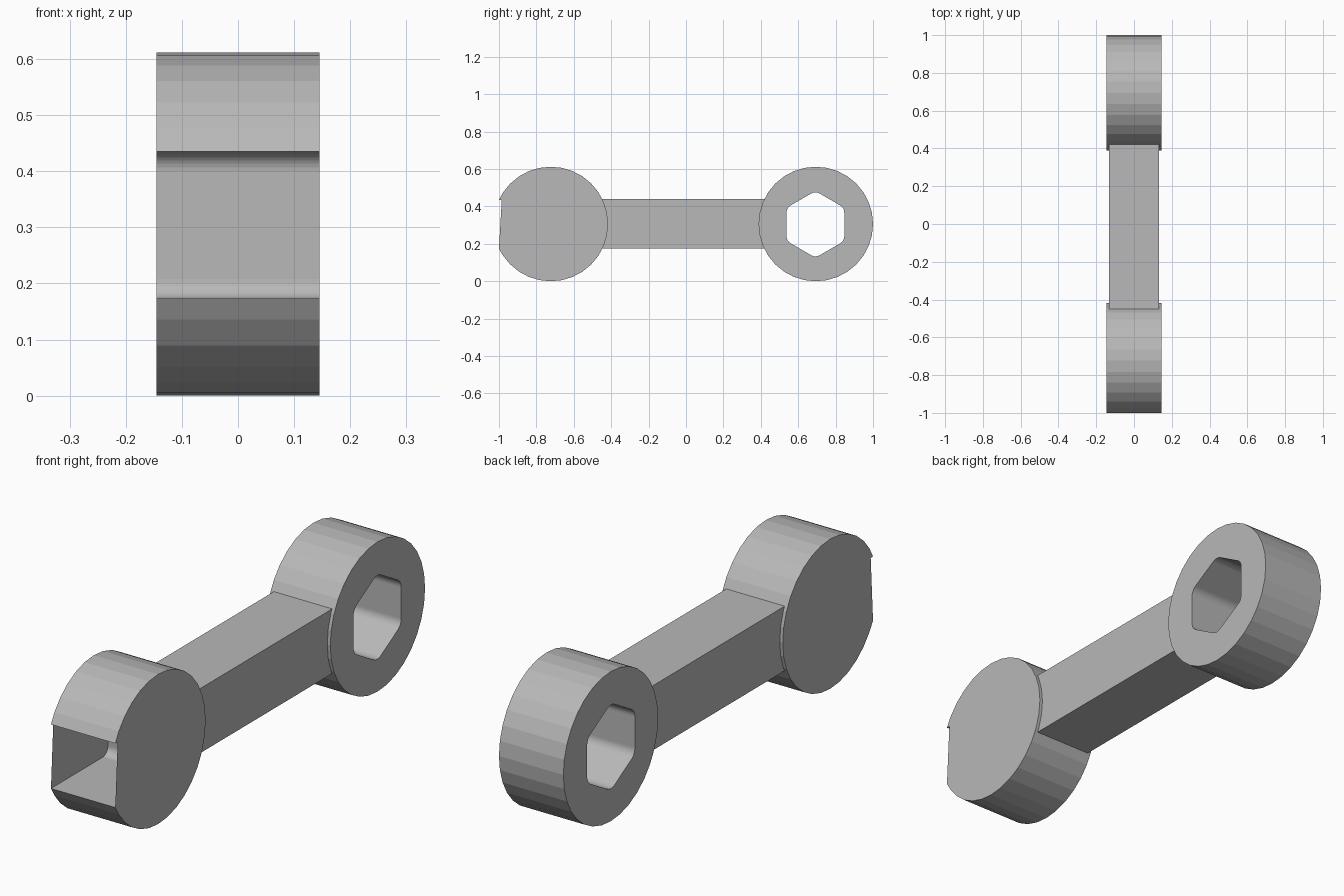
import bpy, bmesh
from math import sin, cos, tan, radians
from mathutils import Vector

if "Cube" in bpy.data.objects:
    bpy.data.objects.remove(bpy.data.objects["Cube"])

R, HALF_W, ZC = 0.306, 0.1455, 0.306
RING_Y, JAW_Y = 0.694, -0.723
SLOT, SLOT_Z = 0.131, 0.304

# Darker grey metal
metal = bpy.data.materials.new("grey_metal")
metal.diffuse_color = (0.48, 0.48, 0.48, 1)
metal.use_nodes = True
metal.node_tree.nodes["Principled BSDF"].inputs["Base Color"].default_value = metal.diffuse_color


def circle_pt(cy, i):
    a = radians(11.25 * i)
    return Vector((cy + R * cos(a), ZC + R * sin(a)))


def fillet(prev, corner, nxt, r, n=8):
    """Rounded corner as points along a true arc."""
    u, v = (prev - corner).normalized(), (nxt - corner).normalized()
    half = u.angle(v) / 2
    centre = corner + (u + v).normalized() * (r / sin(half))
    s = (corner + u * (r / tan(half))) - centre
    e = (corner + v * (r / tan(half))) - centre
    total = s.angle(e)
    return [centre + s * (sin((1 - k / n) * total) / sin(total))
            + e * (sin(k / n * total) / sin(total)) for k in range(n + 1)]


def wall(bm, pts):
    """Closed wall across x from a y-z outline; returns both vertex rings."""
    lo, hi = ([bm.verts.new((x, p.x, p.y)) for p in pts] for x in (-HALF_W, HALF_W))
    for i in range(len(pts)):
        j = (i + 1) % len(pts)
        bm.faces.new((lo[i], lo[j], hi[j], hi[i]))
    return lo, hi


def finish(bm, name):
    mesh = bpy.data.meshes.new(name)
    bm.to_mesh(mesh)
    bm.free()
    mesh.materials.append(metal)
    obj = bpy.data.objects.new(name, mesh)
    bpy.context.collection.objects.link(obj)
    return obj


# Ring end with a rounded hexagonal hole
bm = bmesh.new()
outer = [circle_pt(RING_Y, i) for i in range(32)]
hexa = [Vector((RING_Y - 0.002 + 0.178 * cos(radians(a)), SLOT_Z + 0.178 * sin(radians(a))))
        for a in range(330, -30, -60)]
hole = [p for i in range(6)
        for p in fillet(hexa[i - 1], hexa[i], hexa[(i + 1) % 6], 0.045)]
rings = [wall(bm, outer), wall(bm, hole)]
for side in (0, 1):
    verts = {v for r in rings for v in r[side]}
    edges = [e for e in bm.edges if e.verts[0] in verts and e.verts[1] in verts]
    bmesh.ops.triangle_fill(bm, use_beauty=True, use_dissolve=False, edges=edges)
bmesh.ops.recalc_face_normals(bm, faces=bm.faces[:])
finish(bm, "ring_end")

# Jaw end: slot open at the front, thin side plates across it
bm = bmesh.new()
back = -0.632
upper, lower = Vector((-1.0, SLOT_Z + SLOT)), Vector((-1.0, SLOT_Z - SLOT))
top_c, bot_c = Vector((back, upper.y)), Vector((back, lower.y))
arc = [lower] + [circle_pt(JAW_Y, i) for i in range(19, 46)] + [upper]
arc.append(upper + Vector((0.015, 0)))  # plate edge sits just behind the upper tip
slot = fillet(upper, top_c, bot_c, 0.035) + fillet(top_c, bot_c, lower, 0.035)
lo, hi = wall(bm, arc + slot)
bm.faces.new(hi[:len(arc)])
bm.faces.new(lo[:len(arc)][::-1])
finish(bm, "jaw_end")

# Square handle joining the ends
bm = bmesh.new()
bmesh.ops.create_cube(bm, size=1)
for v in bm.verts:
    v.co = (v.co.x * 0.264, v.co.y * 0.95 - 0.025, v.co.z * 0.264 + ZC + 0.001)
finish(bm, "handle")
